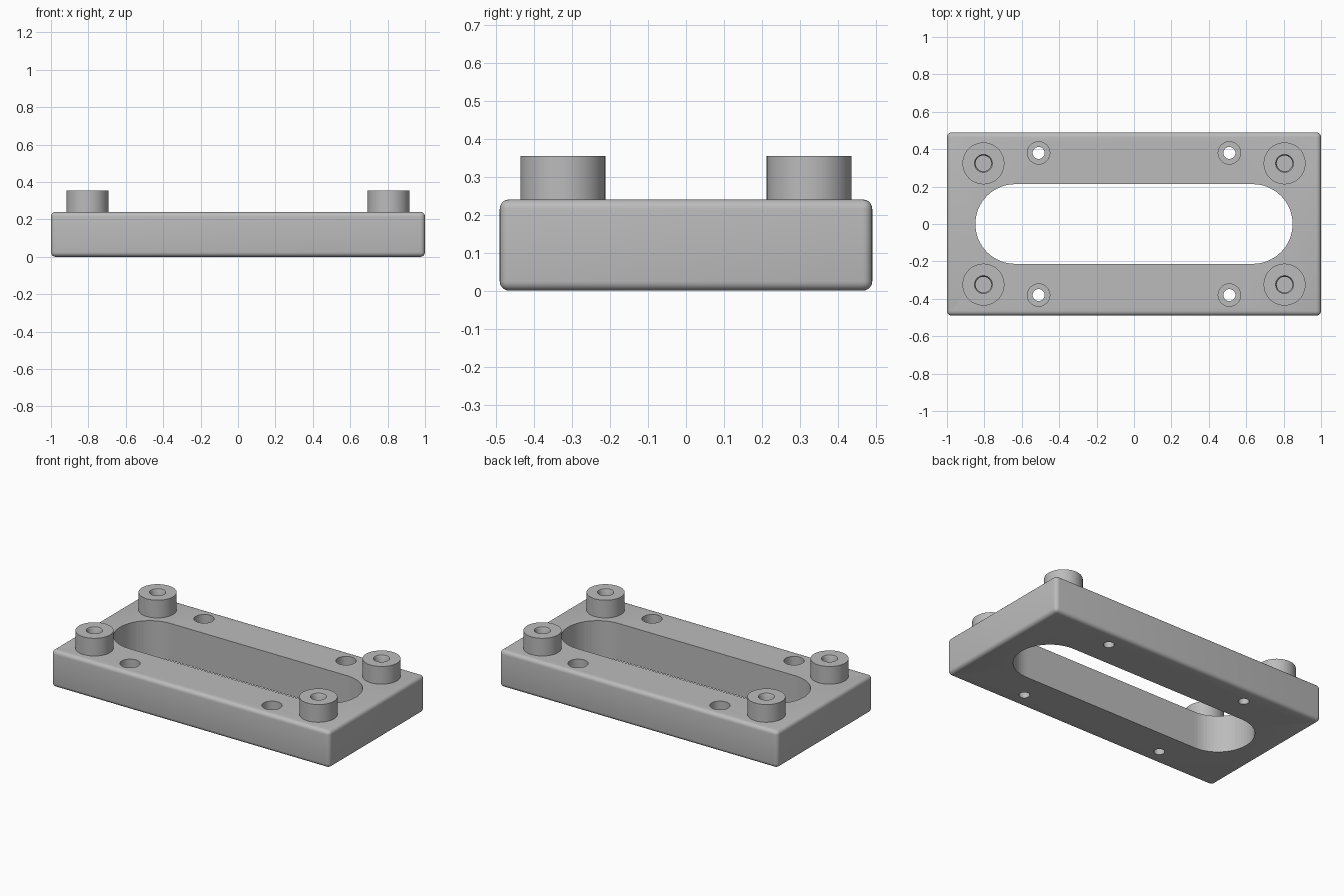
import bpy, bmesh, math
from mathutils import Matrix

if "Cube" in bpy.data.objects:
    bpy.data.objects.remove(bpy.data.objects["Cube"])

grey = bpy.data.materials.new("plain_grey")
grey.use_nodes = True
COLOUR = (0.5, 0.5, 0.5, 1)
grey.diffuse_color = COLOUR
grey.node_tree.nodes["Principled BSDF"].inputs["Base Color"].default_value = COLOUR

TOP = 0.24
HALF_Y = 0.49
CORNERS = [(sx, sy) for sx in (-1, 1) for sy in (-1, 1)]


def finish(name, bm, helper=False):
    bmesh.ops.recalc_face_normals(bm, faces=bm.faces)
    mesh = bpy.data.meshes.new(name)
    bm.to_mesh(mesh)
    bm.free()
    mesh.materials.append(grey)
    ob = bpy.data.objects.new(name, mesh)
    bpy.context.scene.collection.objects.link(ob)
    if helper:
        ob.hide_render = True
        ob.hide_set(True)
    return ob


def smooth(ob):
    bpy.ops.object.select_all(action="DESELECT")
    ob.select_set(True)
    bpy.context.view_layer.objects.active = ob
    bpy.ops.object.shade_smooth_by_angle(angle=math.radians(35))


def lathe(bm, profile, x, y, steps=48):
    """Spin an (r, z) profile around a vertical axis at (x, y)."""
    verts = [bm.verts.new((x + r, y, z)) for r, z in profile]
    edges = [bm.edges.new(pair) for pair in zip(verts, verts[1:])]
    bmesh.ops.spin(bm, geom=verts + edges, cent=(x, y, 0), axis=(0, 0, 1),
                   angle=math.tau, steps=steps, use_merge=True)
    bmesh.ops.remove_doubles(bm, verts=bm.verts, dist=0.0005)


# Rounded base plate
bm = bmesh.new()
size = Matrix.Diagonal((2, 2 * HALF_Y, TOP, 1))
bmesh.ops.create_cube(bm, size=1, matrix=Matrix.Translation((0, 0, TOP / 2)) @ size)
bmesh.ops.bevel(bm, geom=bm.edges[:], offset=0.025, segments=5, profile=0.5, affect="EDGES")
plate = finish("base_plate", bm)

# Long slot cutter: two half circles joined by straight sides
bm = bmesh.new()
R, CX, N = 0.213, 0.635, 32
ring = []
for side in (1, -1):
    for i in range(N + 1):
        a = -math.pi / 2 + math.pi * i / N
        ring.append(bm.verts.new((side * (CX + R * math.cos(a)), side * R * math.sin(a), -0.1)))
floor = bm.faces.new(ring)
ext = bmesh.ops.extrude_face_region(bm, geom=[floor])
bmesh.ops.translate(bm, vec=(0, 0, 0.5),
                    verts=[v for v in ext["geom"] if isinstance(v, bmesh.types.BMVert)])
slot = finish("slot_cutter", bm, helper=True)

# Stepped screw hole cutters
bm = bmesh.new()
for sx, sy in CORNERS:
    lathe(bm, [(0, -0.1), (0.032, -0.1), (0.032, 0.12), (0.06, 0.12), (0.06, 0.4), (0, 0.4)],
          sx * 0.51, sy * 0.38, 32)
holes = finish("screw_hole_cutter", bm, helper=True)

for cutter in (slot, holes):
    mod = plate.modifiers.new(cutter.name, "BOOLEAN")
    mod.operation = "DIFFERENCE"
    mod.solver = "EXACT"
    mod.object = cutter
smooth(plate)

# Corner bosses with blind holes
for sx, sy in CORNERS:
    bm = bmesh.new()
    lathe(bm, [(0, TOP - 0.01), (0.112, TOP - 0.01), (0.112, 0.355), (0.048, 0.355),
               (0.042, 0.345), (0.042, TOP + 0.005), (0, TOP + 0.005)], sx * 0.805, sy * 0.324)
    name = ("back" if sy > 0 else "front") + ("_left" if sx > 0 else "_right") + "_boss"
    smooth(finish(name, bm))
